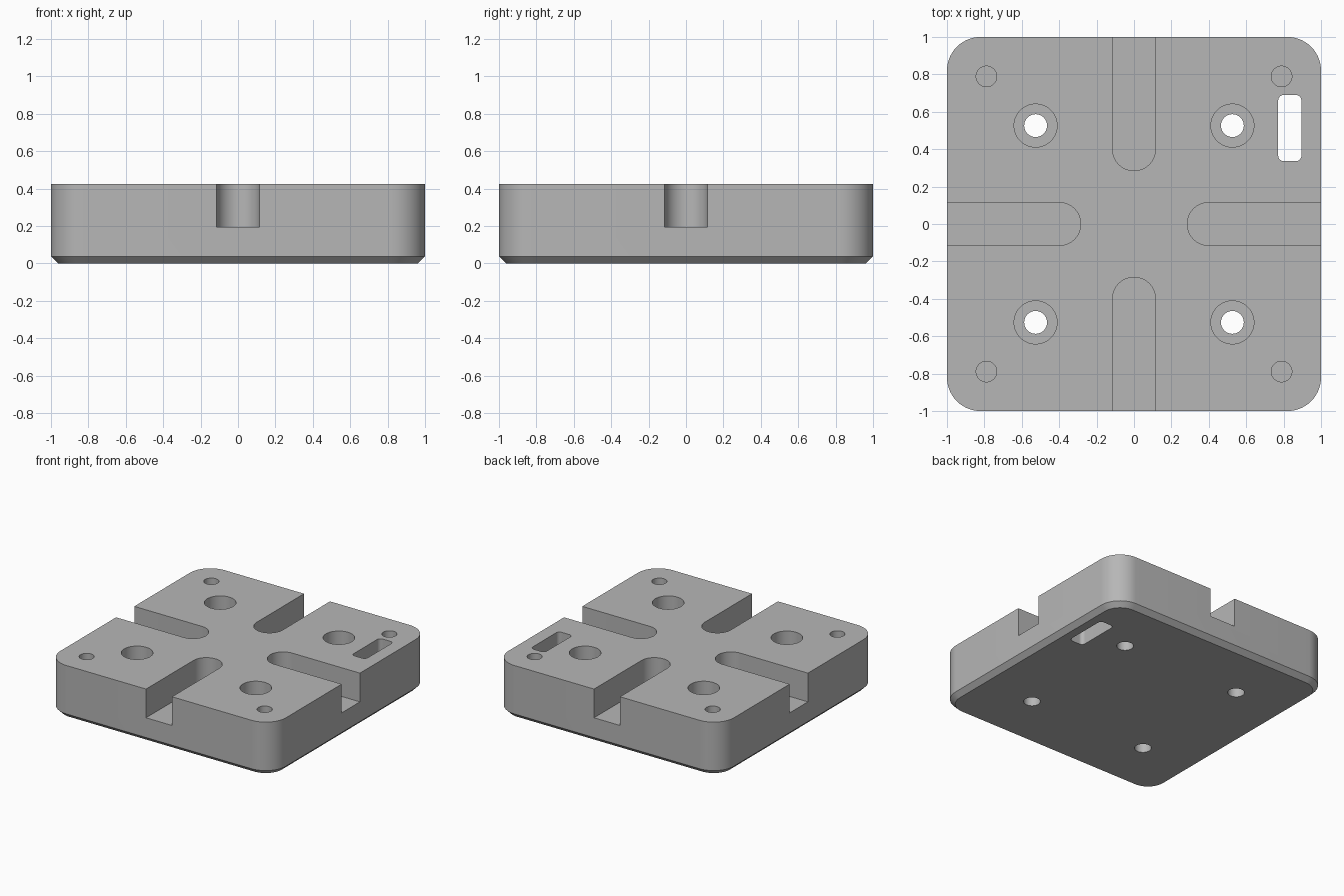
import bpy
import math
from mathutils import Vector

HEIGHT = 0.425
CHAMFER = 0.037
SLOT_FLOOR = 0.195
SLOT_HALF = 0.115

cube = bpy.data.objects.get("Cube")
if cube:
    bpy.data.objects.remove(cube, do_unlink=True)

metal = bpy.data.materials.new("grey metal")
metal.use_nodes = True
grey = (0.47, 0.47, 0.47, 1)
metal.diffuse_color = grey
metal.node_tree.nodes["Principled BSDF"].inputs["Base Color"].default_value = grey


def rounded_rect(cx, cy, hx, hy, r, steps=14):
    """Counter-clockwise outline; a circle or stadium when r reaches the half size."""
    points = []
    for i, (sx, sy) in enumerate([(1, 1), (-1, 1), (-1, -1), (1, -1)]):
        for k in range(steps + 1):
            a = (i + k / steps) * math.pi / 2
            p = Vector((cx + sx * (hx - r) + r * math.cos(a),
                        cy + sy * (hy - r) + r * math.sin(a)))
            if not points or (p - points[-1]).length > 1e-5:
                points.append(p)
    if (points[0] - points[-1]).length < 1e-5:
        points.pop()
    return points


def loft(name, levels):
    """Closed solid through outlines of equal length, given as (outline, z)."""
    n = len(levels[0][0])
    verts = [(p.x, p.y, z) for outline, z in levels for p in outline]
    faces = [list(reversed(range(n))), list(range(len(verts) - n, len(verts)))]
    for row in range(len(levels) - 1):
        b = row * n
        for i in range(n):
            j = (i + 1) % n
            faces.append([b + i, b + j, b + n + j, b + n + i])
    mesh = bpy.data.meshes.new(name)
    mesh.from_pydata(verts, [], faces)
    mesh.materials.append(metal)
    obj = bpy.data.objects.new(name, mesh)
    bpy.context.collection.objects.link(obj)
    return obj


# Square plate with rounded corners and a chamfered bottom edge
inner = 1 - CHAMFER
plate = loft("base_plate", [
    (rounded_rect(0, 0, inner, inner, 0.18 - CHAMFER), 0),
    (rounded_rect(0, 0, 1, 1, 0.18), CHAMFER),
    (rounded_rect(0, 0, 1, 1, 0.18), HEIGHT),
])


def cut(name, outline, z0, z1=HEIGHT + 0.1):
    cutter = loft(name, [(outline, z0), (outline, z1)])
    cutter.hide_render = True
    mod = plate.modifiers.new(name, "BOOLEAN")
    mod.operation = "DIFFERENCE"
    mod.solver = "EXACT"
    mod.object = cutter
    bpy.context.view_layer.objects.active = plate
    bpy.ops.object.modifier_apply(modifier=name)
    bpy.data.objects.remove(cutter, do_unlink=True)


# Round-ended slots entering from the middle of each side
slot_end, slot_out = 0.285, 1.4
middle, half = (slot_end + slot_out) / 2, (slot_out - slot_end) / 2
for s in (-1, 1):
    cut("side_slot", rounded_rect(s * middle, 0, half, SLOT_HALF, SLOT_HALF), SLOT_FLOOR)
    cut("end_slot", rounded_rect(0, s * middle, SLOT_HALF, half, SLOT_HALF), SLOT_FLOOR)

# Counterbored bolt holes and blind corner holes
for sx in (-1, 1):
    for sy in (-1, 1):
        x, y = sx * 0.526, sy * 0.526
        cut("counterbore", rounded_rect(x, y, 0.115, 0.115, 0.115), SLOT_FLOOR)
        cut("bolt_hole", rounded_rect(x, y, 0.061, 0.061, 0.061), -0.1)
        cut("corner_hole", rounded_rect(sx * 0.789, sy * 0.789, 0.055, 0.055, 0.055), 0.2)

# Through window near the back left corner
cut("window", rounded_rect(0.833, 0.513, 0.062, 0.177, 0.03), -0.1)

# Smooth the curved walls, keep the machined edges sharp
bpy.ops.object.select_all(action="DESELECT")
plate.select_set(True)
bpy.context.view_layer.objects.active = plate
bpy.ops.object.shade_smooth_by_angle(angle=math.radians(25))
